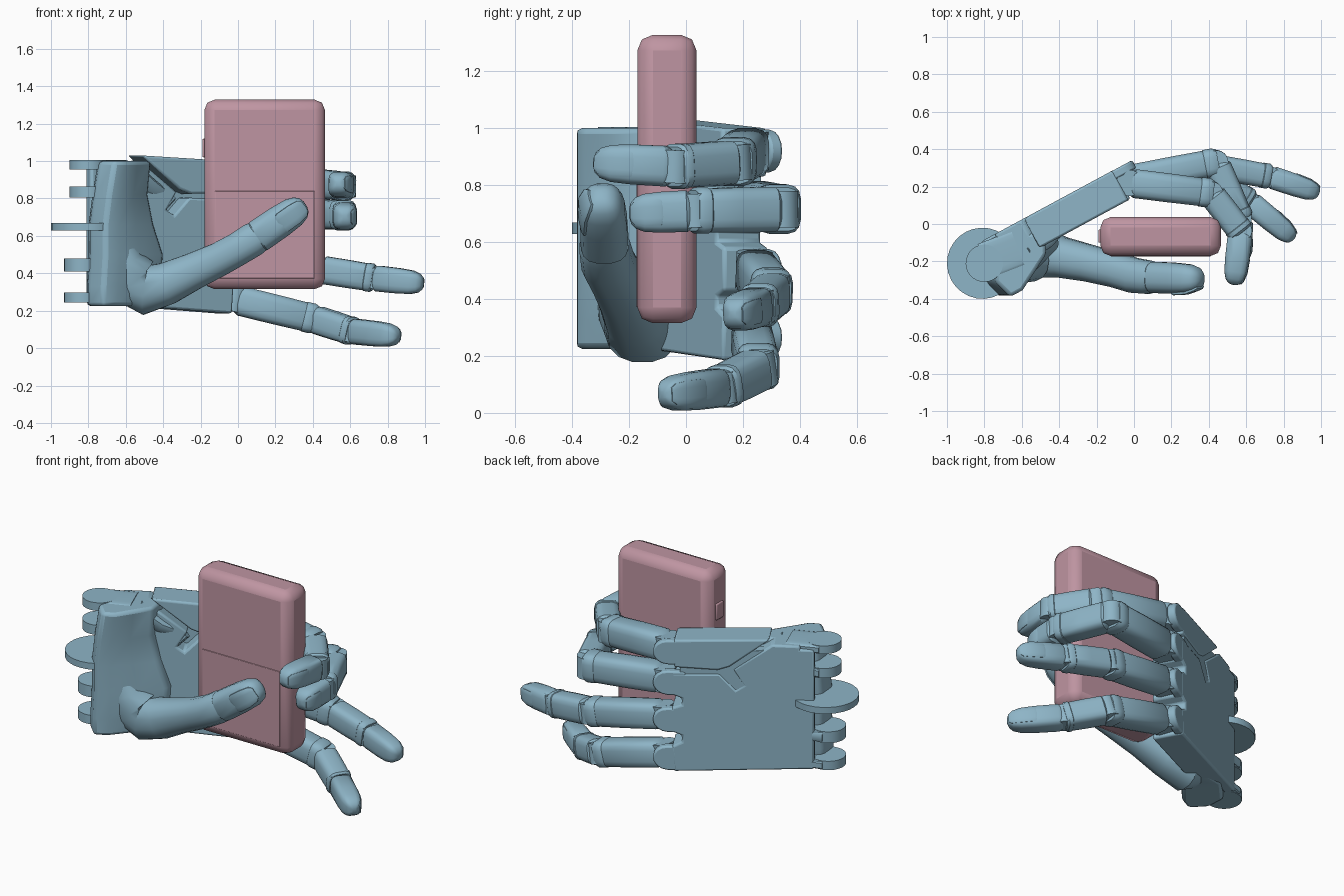
import bpy, bmesh, math
from mathutils import Vector as V

if "Cube" in bpy.data.objects:
    bpy.data.objects.remove(bpy.data.objects["Cube"])


def material(name, rgb):
    m = bpy.data.materials.new(name)
    m.diffuse_color = (*rgb, 1)
    m.use_nodes = True
    m.node_tree.nodes["Principled BSDF"].inputs["Base Color"].default_value = m.diffuse_color
    return m


BLUE = material("hand_blue", (0.27, 0.46, 0.57))
PINK = material("case_pink", (0.52, 0.30, 0.36))


def loft(name, rings, mat=BLUE, bevel=0, angle=35):
    """Skin a list of equal-length rings and cap both ends."""
    bm = bmesh.new()
    vs = [[bm.verts.new(p) for p in r] for r in rings]
    n = len(rings[0])
    for a, b in zip(vs, vs[1:]):
        for i in range(n):
            j = (i + 1) % n
            bm.faces.new((a[i], a[j], b[j], b[i]))
    bm.faces.new(vs[0])
    bm.faces.new(vs[-1])
    bmesh.ops.recalc_face_normals(bm, faces=bm.faces)
    me = bpy.data.meshes.new(name)
    bm.to_mesh(me)
    bm.free()
    me.materials.append(mat)
    ob = bpy.data.objects.new(name, me)
    bpy.context.collection.objects.link(ob)
    if bevel:
        b = ob.modifiers.new("bevel", "BEVEL")
        b.width, b.segments, b.limit_method = bevel, 2, "ANGLE"
    bpy.ops.object.select_all(action="DESELECT")
    ob.select_set(True)
    bpy.context.view_layer.objects.active = ob
    bpy.ops.object.shade_smooth_by_angle(angle=math.radians(angle))
    return ob


def tube(name, stations, dorsal, power=0.7, n=16, mat=BLUE):
    """Loft superellipse sections; station = (point, half width, half thickness)."""
    pts = [V(s[0]) for s in stations]
    rings = []
    for i, (p, w, t) in enumerate(stations):
        d = (pts[min(i + 1, len(pts) - 1)] - pts[max(i - 1, 0)]).normalized()
        up = (V(dorsal) - d * d.dot(V(dorsal))).normalized()
        side = d.cross(up)
        ring = []
        for k in range(n):
            a = 2 * math.pi * (k + 0.5) / n
            c, s = math.cos(a), math.sin(a)
            ring.append(V(p) + side * w * math.copysign(abs(c) ** power, c)
                        + up * t * math.copysign(abs(s) ** power, s))
        rings.append(ring)
    return loft(name, rings, mat)


def disc(name, c, r, h, axis=(0, 0, 1)):
    a = V(axis).normalized()
    p = [V(c) + a * h * k for k in (-0.5, 0.5)]
    return tube(name, [(q, r, r) for q in p], (0.3, 1, 0), power=1, n=28)


def nail(name, a, b, dorsal, w, t):
    a, b = V(a), V(b)
    d = (b - a).normalized()
    up = (V(dorsal) - d * d.dot(V(dorsal))).normalized()
    f = lambda u, lift: a.lerp(b, u) + up * t * lift
    tube(name, [(f(.47, .86), w * .5, t * .1), (f(.52, .88), w * .64, t * .14),
                (f(.76, .80), w * .64, t * .16), (f(.92, .60), w * .55, t * .14),
                (f(.97, .48), w * .35, t * .1)], up, .6, 12)


TIP = ((0, .82), (.07, 1), (.5, .98), (.76, .91), (.9, .74), (.97, .5), (1, .2))
BAR = ((0, .8), (.06, 1), (.5, 1), (.94, .97), (1, .8))


def finger(name, pts, w=.08, t=.075):
    pts = [V(p) for p in pts]
    for i, part in enumerate(("proximal", "middle", "tip")):
        a, b = pts[i], pts[i + 1]
        d = (b - a).normalized()
        dors = V((0, 0, 1)).cross(d)
        k = 1 - .07 * i
        # hinge barrel on the joint, then the phalanx shell
        disc(f"{name}_{part}_hinge", a, t * k * .9, w * k * 1.6, d.cross(dors))
        a2 = a + d * .012
        tube(f"{name}_{part}", [(a2.lerp(b, u), w * k * s, t * k * s)
                                for u, s in (TIP if i == 2 else BAR)], dors, .55)
        if i < 2:
            # raised collar at the far end of the phalanx
            tube(f"{name}_{part}_collar", [(a2.lerp(b, u), w * k * s, t * k * s) for u, s in
                                           ((.86, .97), (.875, 1.02), (.97, 1.02), (1.02, .9))], dors, .55)
        else:
            nail(f"{name}_nail", a, b, dors, w * k, t * k)


finger("index", [(-.03, .22, .92), (.41, .165, .88), (.57, -.04, .865), (.535, -.325, .88)], .084, .078)
finger("middle", [(-.02, .24, .73), (.44, .33, .715), (.57, .03, .71), (.57, -.2, .70)], .086, .077)
finger("ring", [(-.02, .24, .5), (.44, .305, .42), (.72, .255, .375), (.99, .165, .345)], .081, .072)
finger("little", [(-.02, .23, .26), (.41, .255, .155), (.61, .125, .09), (.855, -.08, .064)], .08, .074)

# thumb, one smooth limb growing out of the palm heel
tube("thumb", [((-.67, -.22, .62), .07, .09), ((-.63, -.19, .47), .12, .13), ((-.57, -.16, .37), .15, .15),
               ((-.49, -.155, .31), .135, .135),
               ((-.38, -.18, .345), .115, .11), ((-.24, -.21, .41), .1, .1), ((-.1, -.245, .475), .092, .095),
               ((.0, -.275, .53), .09, .095), ((.08, -.285, .58), .092, .09), ((.12, -.285, .605), .085, .078)],
     (0, -1, 0), .85)
ta, tb = V((.09, -.285, .585)), V((.36, -.295, .77))
tube("thumb_tip", [(ta.lerp(tb, u), .09 * s, .085 * s) for u, s in TIP], (0, -1, 0), .75)
nail("thumb_nail", ta, tb, (.3, -1, 0), .09, .085)

# slanted palm plates, outlined in front view (x, z)
ALONG = V((1, .54, 0)).normalized()
OUT = V((-ALONG.y, ALONG.x, 0))


def plate(name, outline, lo=-.085, hi=.095, bevel=.012):
    mid = [V((x, .24 + .54 * x, z)) for x, z in outline]
    return loft(name, [[p + OUT * o for p in mid] for o in (lo, hi)], bevel=bevel)


plate("palm_plate", [(-.70, .235), (-.07, .185), (-.06, .34), (-.11, .37), (-.11, .41), (-.06, .43),
                     (-.06, .58), (-.11, .60), (-.11, .64), (-.06, .66), (-.06, .79), (-.3, .805),
                     (-.38, .71), (-.42, .74), (-.365, .835), (-.56, 1.0), (-.70, 1.0)])
plate("back_of_hand", [(-.77, .24), (-.6, .23), (-.6, .98), (-.77, .98)], .03, .095)
plate("index_mount", [(-.55, 1.03), (-.07, 1.0), (-.07, .83), (-.29, .825), (-.35, .85)])
plate("slot_backing", [(-.56, .97), (-.48, .70), (-.1, .72), (-.1, .9)], .03, .09, .003)

# rounded knuckle tongues at the back of each finger root
for nm, z in (("index", .92), ("middle", .73), ("ring", .5), ("little", .265)):
    arc = [(-.04 + .075 * math.cos(a), z + .075 * math.sin(a))
           for a in (math.pi * (k / 8 - .5) for k in range(9))]
    plate(nm + "_tongue", [(-.13, z - .075)] + arc + [(-.13, z + .075)], .045, .094, .01)

# wrist cover: top-view outline lofted upwards, narrowing towards the top
HEEL = [(-.80, -.19), (-.79, -.31), (-.71, -.39), (-.63, -.35), (-.52, -.24), (-.40, -.12),
        (-.42, .0), (-.68, -.06)]


def heel_ring(z, pinch, shift):
    return [V((x + shift - max(0, x + .66) * pinch, y - max(0, x + .66) * pinch * .35, z)) for x, y in HEEL]


loft("wrist_cover", [heel_ring(.225, .25, -.01), heel_ring(.33, 0, -.01), heel_ring(.5, 0, 0),
                     heel_ring(.66, .2, 0), heel_ring(.82, .4, .02), heel_ring(1.0, .45, .05)],
     bevel=.02, angle=60)
# rib from the heel to the index slot
tube("palm_rib", [((-.58, -.16, .97), .04, .04), ((-.47, -.09, .87), .04, .04),
                  ((-.38, .0, .80), .04, .03)], (0, -1, 0), .6, 12)
tube("palm_rib_hook", [((-.36, .0, .81), .03, .035), ((-.45, -.06, .71), .03, .03)], (0, -1, 0), .6, 12)

# wrist hinge: large disc and smaller lugs
disc("wrist_disc", (-.81, -.21, .648), .19, .04)
for i, (z, h, x) in enumerate(((.98, .05, -.80), (.835, .06, -.80), (.445, .07, -.83), (.27, .055, -.83))):
    tube(f"wrist_lug_{i}_arm", [((x, -.2, z), .1, h / 2), ((-.62, -.13, z), .1, h / 2)], (0, 0, 1), .35, 16)
    disc(f"wrist_lug_{i}", (x, -.21, z), .1, h)


# held rectangular case
def box(name, x, y, z, mat, bevel):
    return loft(name, [[V((x[0], y[0], k)), V((x[1], y[0], k)), V((x[1], y[1], k)), V((x[0], y[1], k))]
                       for k in z], mat, bevel, 25)


box("case_body", (-.18, .465), (-.171, .037), (.315, 1.328), PINK, .055)
box("case_lower_panel", (-.124, .409), (-.174, -.12), (.372, .84), PINK, .003)
box("case_side_button", (-.19, -.15), (-.1, -.03), (1.02, 1.12), PINK, .006)
